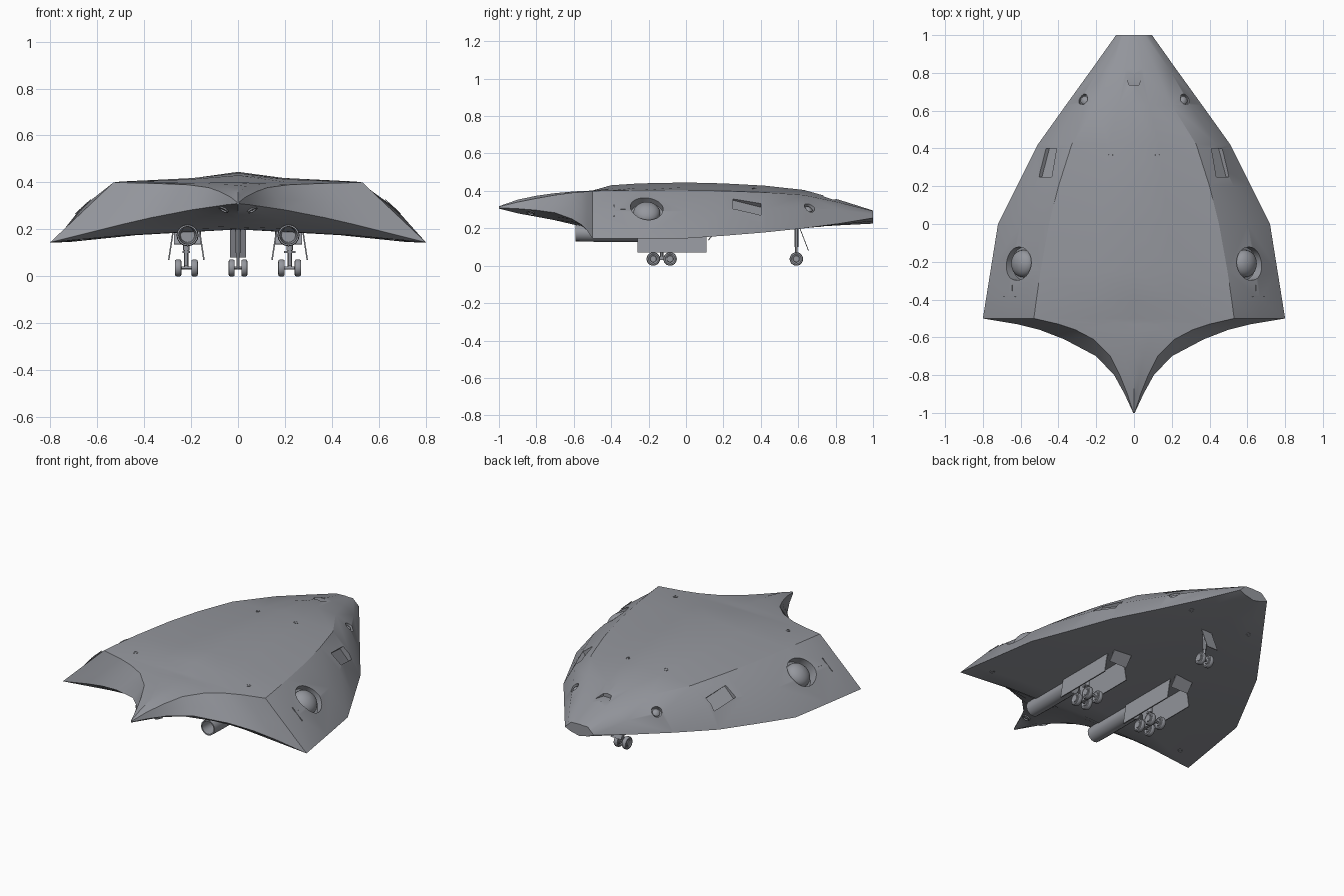
import bpy, bmesh, math
from mathutils import Vector, Matrix
from mathutils.bvhtree import BVHTree

if "Cube" in bpy.data.objects:
    bpy.data.objects.remove(bpy.data.objects["Cube"])

grey = bpy.data.materials.new("hull_grey")
grey.diffuse_color = (0.30, 0.31, 0.34, 1)
grey.use_nodes = True
grey.node_tree.nodes["Principled BSDF"].inputs["Base Color"].default_value = grey.diffuse_color


def make(name, bm, angle=30):
    bmesh.ops.recalc_face_normals(bm, faces=bm.faces)
    me = bpy.data.meshes.new(name)
    bm.to_mesh(me)
    bm.free()
    me.materials.append(grey)
    me.shade_smooth()
    me.set_sharp_from_angle(angle=math.radians(angle))
    ob = bpy.data.objects.new(name, me)
    bpy.context.collection.objects.link(ob)
    return ob


def lathe(name, profile, mat, segs=24):
    """Turn (radius, height) points around local z; ends are capped."""
    bm = bmesh.new()
    rings = [[bm.verts.new(mat @ Vector((r * math.cos(2 * math.pi * i / segs),
                                         r * math.sin(2 * math.pi * i / segs), h)))
              for i in range(segs)] for r, h in profile]
    for a, b in zip(rings, rings[1:]):
        for i in range(segs):
            j = (i + 1) % segs
            bm.faces.new((a[i], a[j], b[j], b[i]))
    bm.faces.new(rings[0])
    bm.faces.new(rings[-1])
    return make(name, bm)


def hull(name, pts):
    bm = bmesh.new()
    vs = [bm.verts.new(p) for p in pts]
    bmesh.ops.convex_hull(bm, input=vs)
    return make(name, bm)


def box(name, lo, hi, mat=Matrix()):
    return hull(name, [mat @ Vector((x, y, z)) for x in (lo[0], hi[0])
                       for y in (lo[1], hi[1]) for z in (lo[2], hi[2])])


def panel(name, a, b, side, t=0.003):
    """Thin plate from edge a to edge b, swept along side."""
    a, b, s = Vector(a), Vector(b), Vector(side)
    n = (b - a).cross(s).normalized() * t
    return hull(name, [p + k * s + m * n for p in (a, b) for k in (0, 1) for m in (-1, 1)])


def along_x(x, y, z):
    return Matrix.Translation((x, y, z)) @ Matrix.Rotation(math.pi / 2, 4, 'Y')


# Hull stations: y, crest z, shoulder x, z, chine x, z, keel z
stations = [
    (1.0, .295, .055, .293, .095, .255, .225), (.82, .352, .115, .338, .223, .225, .216),
    (.63, .405, .20, .378, .36, .20, .208), (.42, .428, .33, .392, .51, .178, .203),
    (.2, .44, .40, .40, .62, .160, .20), (0, .445, .45, .403, .72, .146, .20),
    (-.25, .44, .495, .404, .76, .145, .20), (-.4, .43, .517, .402, .784, .145, .20),
    (-.5, .402, .53, .40, .80, .145, .20), (-.53, .40, .40, .397, .62, .19, .205),
    (-.56, .40, .31, .394, .50, .22, .21), (-.61, .396, .215, .39, .37, .25, .222),
    (-.7, .388, .125, .378, .20, .283, .243), (-.8, .374, .075, .36, .105, .297, .262),
    (-.9, .353, .035, .34, .05, .305, .28), (-1.0, .318, .003, .315, .004, .31, .305)]
bm = bmesh.new()
rings = []
for y, zt, xs, zs, xc, zc, zb in stations:
    bulge = 0.018 if -.45 < y < .9 else 0
    half = [(0, zt), (.4 * xs, zs + .4 * (zt - zs)), (xs, zs),
            ((xs + xc) / 2 + bulge, (zs + zc) / 2 + bulge), (xc, zc),
            (.6 * xc, zb + .45 * (zc - zb)), (0, zb)]
    loop = half + [(-x, z) for x, z in half[-2:0:-1]]
    rings.append([bm.verts.new((x, y, z)) for x, z in loop])
for a, b in zip(rings, rings[1:]):
    for i in range(len(a)):
        j = (i + 1) % len(a)
        bm.faces.new((a[i], a[j], b[j], b[i]))
bm.faces.new(rings[0])
bm.faces.new(rings[-1])
bmesh.ops.recalc_face_normals(bm, faces=bm.faces)
tree = BVHTree.FromBMesh(bm)
hull_body = make("hull_body", bm)


def on_skin(x, y, below=False, normal=None):
    """Frame on the hull skin with local z pointing outward."""
    p, n, _, _ = tree.ray_cast(Vector((x, y, -1 if below else 1)),
                               Vector((0, 0, 1 if below else -1)))
    n = Vector(normal) if normal else n
    return Matrix.Translation(p) @ n.to_track_quat('Z', 'Y').to_matrix().to_4x4()


cutters = []
for s, side in ((1, "right"), (-1, "left")):
    # Large domed turrets sunk in round wells
    m = on_skin(.615 * s, -.21, normal=(.68 * s, 0, .73))
    cutters.append(lathe("turret_cutter", [(.088, -.05), (.088, .08)], m, 32))
    lathe("turret_dome_" + side,
          [(.072, -.055), (.072, -.04)] +
          [(.072 * math.cos(t * math.pi / 14), -.04 + .05 * math.sin(t * math.pi / 14))
           for t in range(1, 7)] + [(.002, .01)], m, 32)
    # Forward sensor wells with lenses
    m = on_skin(.27 * s, .66)
    cutters.append(lathe("sensor_cutter", [(.03, -.02), (.03, .04)], m, 20))
    lathe("forward_sensor_" + side, [(.022, -.025), (.022, -.012), (.012, -.004), (.002, -.002)], m, 20)
    # Wedge shaped flank intakes
    m = on_skin(.455 * s, .33, normal=(.72 * s, 0, .69))
    up = m.to_3x3() @ Vector((0, 0, 1))
    across = up.cross(Vector((0, 1, 0)))
    c = m.translation
    pts = []
    for k in (-.042, .042):
        for dy, d in ((-.08, .004), (.07, -.05), (.07, .05), (-.08, .05)):
            pts.append(c + across * k + Vector((0, dy, 0)) + up * d)
    cutters.append(hull("intake_cutter", pts))
    # Small skin ports
    for x, y in ((.125, .365), (.37, -.43)):
        lathe("skin_port_" + side, [(.013, -.005), (.013, .002), (.009, .002), (.009, -.001)],
              on_skin(x * s, y), 16)
    for x, y in ((.66, -.4), (.2, .72)):
        lathe("belly_port_" + side, [(.014, -.005), (.014, .003), (.009, .003), (.009, -.001)],
              on_skin(x * s, y, True), 16)
    # Tail sensors
    lathe("tail_sensor_" + side, [(.022, -.02), (.022, .006), (.016, .006), (.014, -.004), (.002, .004)],
          on_skin(.06 * s, -.83, True), 20)
    # Angled access panel strips
    for x, y, w, h in ((.66, -.385, .002, .045), (.645, -.34, .016, .002)):
        box("access_strip_" + side, (-w, -h, -.002), (w, h, .002),
            on_skin(x * s, y, normal=(.68 * s, 0, .73)))

# Nose slot with a trapezoid outline
m = on_skin(0.001, .77)
zt = m.translation.z
cutters.append(hull("nose_cutter", [(sx * x, y, z) for sx in (-1, 1)
                    for x, y, z in ((.048, .80, zt - .012), (.048, .80, zt + .04),
                                    (.026, .735, zt - .012), (.026, .735, zt + .04))]))

# Cut every well into the hull
for c in cutters:
    mod = hull_body.modifiers.new("well", 'BOOLEAN')
    mod.operation, mod.solver, mod.object = 'DIFFERENCE', 'EXACT', c
dg = bpy.context.evaluated_depsgraph_get()
cut = bpy.data.meshes.new_from_object(hull_body.evaluated_get(dg))
hull_body.modifiers.clear()
hull_body.data = cut
cut.shade_smooth()
cut.set_sharp_from_angle(angle=math.radians(30))
for c in cutters:
    bpy.data.objects.remove(c)


def wheel(name, x, y, w):
    r = .036
    lathe(name, [(.008, -w), (.016, -w), (.018, -w * .7), (.026, -w), (.033, -w * .9), (r, -w * .5),
                 (r, w * .5), (.033, w * .9), (.026, w), (.018, w * .7), (.016, w), (.008, w)],
          along_x(x, y, r), 24)


for s, side in ((1, "right"), (-1, "left")):
    # Exhaust nozzles
    m = Matrix.Translation((.215 * s, -.59, .175)) @ Matrix.Rotation(-math.pi / 2, 4, 'X')
    lathe("exhaust_nozzle_" + side, [(.03, .1), (.038, 0), (.045, 0), (.047, .1), (.047, .33)], m, 16)
    # Main gear bogie
    for y in (-.175, -.085):
        for x in (.185, .255):
            wheel("main_wheel_" + side, x * s, y, .014)
        lathe("main_axle_" + side, [(.007, -.04), (.007, .04)], along_x(.22 * s, y, .036), 12)
    box("bogie_beam_" + side, (.22 * s - .008, -.18, .03), (.22 * s + .008, -.08, .048))
    lathe("main_strut_" + side, [(.009, .04), (.009, .11), (.014, .11), (.014, .22)],
          Matrix.Translation((.22 * s, -.13, 0)), 12)
    box("strut_brace_" + side, (.2 * s - .004, -.14, .1), (.24 * s + .004, -.12, .108))
    # Main gear doors and end plate
    panel("outer_gear_door_" + side, (.275 * s, -.26, .2), (.295 * s, -.26, .07), (0, .37, 0))
    panel("inner_gear_door_" + side, (.165 * s, -.26, .2), (.145 * s, -.26, .07), (0, .37, 0))
    panel("gear_end_plate_" + side, (.158 * s, .17, .2), (.158 * s, .12, .137), (.115 * s, 0, 0))
    # Nose wheels
    wheel("nose_wheel_" + side, .027 * s, .59, .013)

# Nose gear
lathe("nose_axle", [(.006, -.03), (.006, .03)], along_x(0, .59, .036), 12)
lathe("nose_strut", [(.007, .03), (.007, .1), (.011, .1), (.011, .22)],
      Matrix.Translation((0, .59, 0)), 12)
panel("nose_gear_door", (-.035, .605, .21), (-.035, .655, .08), (.07, 0, 0), .002)
